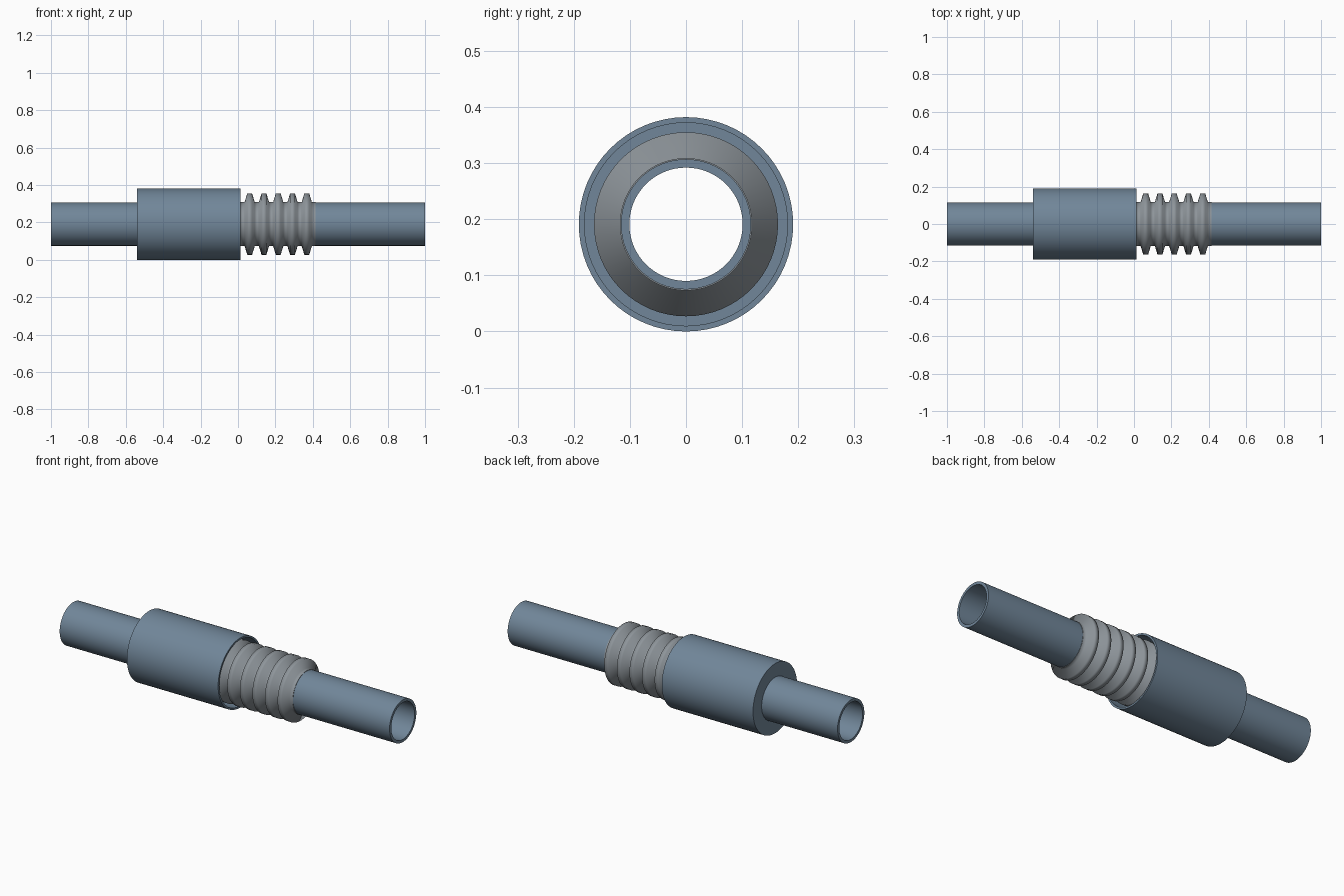
import bpy, bmesh, math

if "Cube" in bpy.data.objects:
    bpy.data.objects.remove(bpy.data.objects["Cube"])

AXIS_Z = 0.191
SEGMENTS = 64


def material(name, color):
    mat = bpy.data.materials.new(name)
    mat.diffuse_color = color
    mat.use_nodes = True
    mat.node_tree.nodes["Principled BSDF"].inputs["Base Color"].default_value = mat.diffuse_color
    return mat


painted = material("painted_steel", (0.165, 0.24, 0.32, 1))
bare = material("bare_steel", (0.27, 0.30, 0.325, 1))


def lathe(name, profile, mat, angle=30):
    """Revolve a closed loop of (x, radius) points about the pipe axis."""
    bm = bmesh.new()
    rings = []
    for x, r in profile:
        rings.append([bm.verts.new((x, r * math.cos(a), AXIS_Z + r * math.sin(a)))
                      for a in (2 * math.pi * i / SEGMENTS for i in range(SEGMENTS))])
    for a, b in zip(rings, rings[1:] + rings[:1]):
        for i in range(SEGMENTS):
            j = (i + 1) % SEGMENTS
            bm.faces.new((a[i], a[j], b[j], b[i]))
    bmesh.ops.recalc_face_normals(bm, faces=bm.faces)
    mesh = bpy.data.meshes.new(name)
    bm.to_mesh(mesh)
    bm.free()
    mesh.materials.append(mat)
    obj = bpy.data.objects.new(name, mesh)
    bpy.context.collection.objects.link(obj)
    bpy.ops.object.select_all(action='DESELECT')
    obj.select_set(True)
    bpy.context.view_layer.objects.active = obj
    bpy.ops.object.shade_smooth_by_angle(angle=math.radians(angle))


def tube(name, x0, x1, outer, inner):
    lathe(name, [(x0, inner), (x0, outer), (x1, outer), (x1, inner)], painted)


# Pipe ends
tube("left_pipe", -1.0, -0.40, 0.116, 0.101)
tube("right_pipe", 0.40, 1.0, 0.116, 0.101)

# Protective sleeve: thin shell with an end plate around the left pipe
lathe("cover_sleeve", [(-0.54, 0.114), (-0.54, 0.191), (0.013, 0.191),
                       (0.013, 0.181), (-0.525, 0.181), (-0.525, 0.114)], painted)

# Bellows: repeated convolutions between two cuffs
PITCH, FIRST, COUNT = 0.0763, -0.319, 10
WAVE = [(-0.027, 0.118), (-0.013, 0.164), (0.013, 0.164), (0.027, 0.118)]


def wave_line(scale, drop):
    line = [(-0.415, 0.118 - drop)]
    for k in range(COUNT):
        line += [(FIRST + k * PITCH + dx * scale, r - drop) for dx, r in WAVE]
    return line + [(0.415, 0.118 - drop)]


# The inner skin follows the same waves, slightly narrower
lathe("bellows", wave_line(1, 0) + wave_line(0.8, 0.005)[::-1], bare, angle=80)
